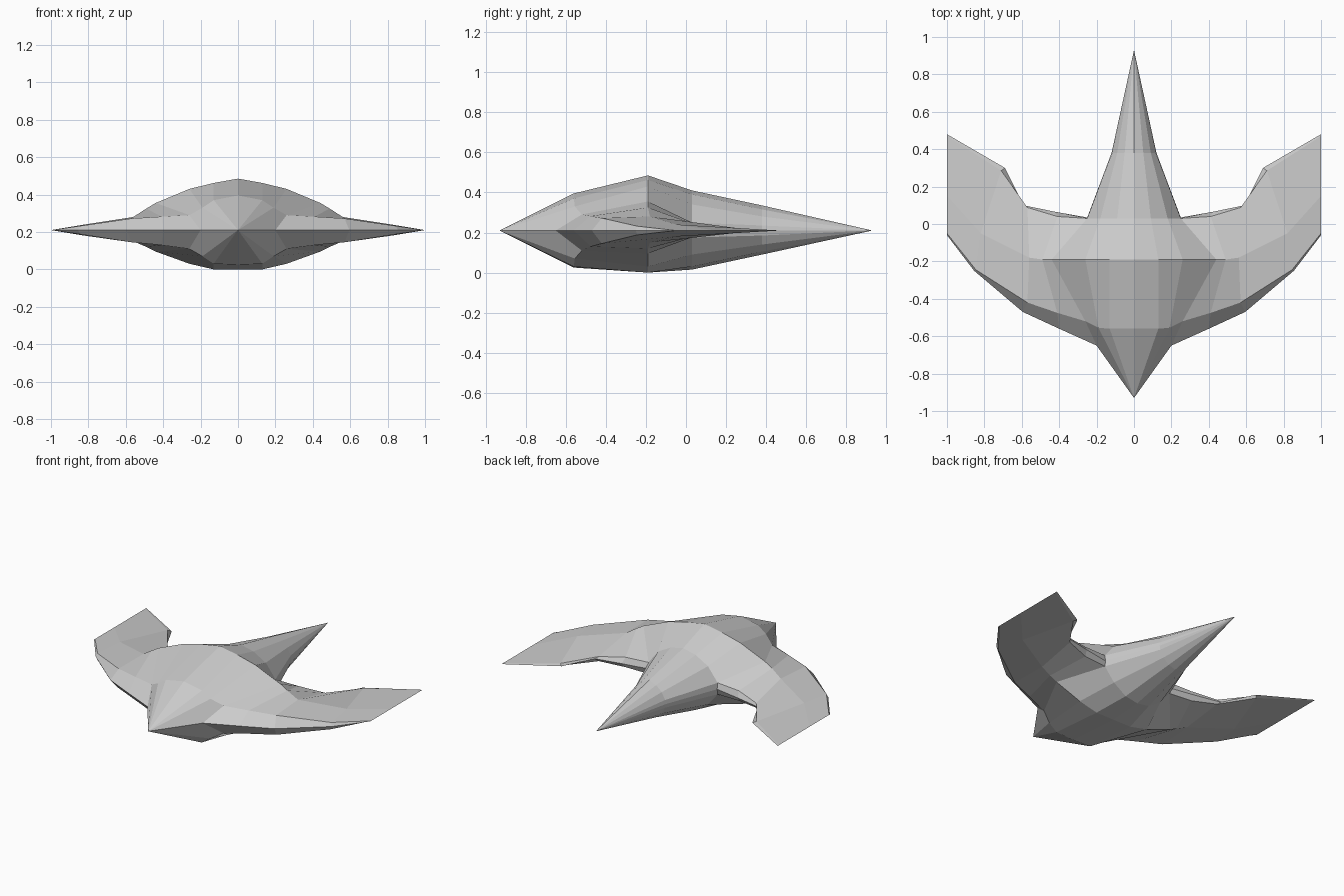
import bpy, bmesh

MID = 0.21                      # height of the sharp edge running round the craft
NOSE, TAIL = (0, -0.93), (0, 0.93)

# Columns run front to back: (x, y) lies on the edge, (x, y, top, bottom) has thickness
root = [(0.2, -0.65), (0.26, -0.52, 0.29, 0.11),
        (0.44, -0.19, 0.355, 0.095), (0.25, 0.03, 0.25, 0.175)]

body = [
    [NOSE, (0, -0.56, 0.395, 0.025), (0, -0.19, 0.485, 0.0), (0, 0.03, 0.41, 0.015)],
    [NOSE, (0.13, -0.56, 0.37, 0.03), (0.13, -0.19, 0.462, 0.0), (0.09, 0.03, 0.39, 0.03)],
    [NOSE, (0.19, -0.555, 0.33, 0.07), (0.26, -0.19, 0.43, 0.03), (0.18, 0.03, 0.34, 0.09)],
    root,
]

wing = [
    root + [(0.25, 0.035)],
    [(0.4, -0.56), (0.41, -0.475, 0.282, 0.13), (0.49, -0.19, 0.325, 0.12),
     (0.41, 0.04, 0.245, 0.18), (0.42, 0.065)],
    [(0.595, -0.47), (0.57, -0.42, 0.272, 0.145), (0.56, -0.18, 0.28, 0.15),
     (0.57, 0.088, 0.225, 0.195), (0.59, 0.1)],
    [(0.855, -0.25), (0.845, -0.245, 0.232, 0.188), (0.82, -0.05, 0.24, 0.18),
     (0.71, 0.285, 0.218, 0.202), (0.69, 0.3)],
    [(1, -0.06), (1, -0.05), (1, 0.15), (1, 0.47), (1, 0.48)],
]

tail = [
    [body[0][3], (0, 0.38, 0.335, 0.09), TAIL],
    [body[1][3], (0.05, 0.38, 0.315, 0.105), TAIL],
    [body[2][3], (0.09, 0.38, 0.28, 0.14), TAIL],
    [root[3], (0.115, 0.38, 0.235, 0.185), TAIL],
    [(0.25, 0.035), (0.12, 0.38), TAIL],
]


def skin(bm, columns):
    """Join neighbouring columns with faces, once for the top and once for the bottom."""
    for side in (2, 3):
        def vert(p):
            return bm.verts.new((p[0], p[1], p[side] if len(p) > 2 else MID))
        for a, b in zip(columns, columns[1:]):
            for i in range(len(a) - 1):
                pts = []
                for p in (a[i], b[i], b[i + 1], a[i + 1]):
                    if p not in pts:
                        pts.append(p)
                bm.faces.new([vert(p) for p in pts])


# Right half of the hull, welded into one surface
bm = bmesh.new()
for panel in (body, wing, tail):
    skin(bm, panel)
bmesh.ops.remove_doubles(bm, verts=bm.verts[:], dist=0.0005)

# Left half
both = bm.verts[:] + bm.edges[:] + bm.faces[:]
bmesh.ops.mirror(bm, geom=both, axis='X', merge_dist=0.0005)
bmesh.ops.remove_doubles(bm, verts=bm.verts[:], dist=0.0005)
bmesh.ops.recalc_face_normals(bm, faces=bm.faces[:])

mesh = bpy.data.meshes.new("winged_hull")
bm.to_mesh(mesh)
bm.free()
bpy.context.collection.objects.link(bpy.data.objects.new("winged_hull", mesh))
